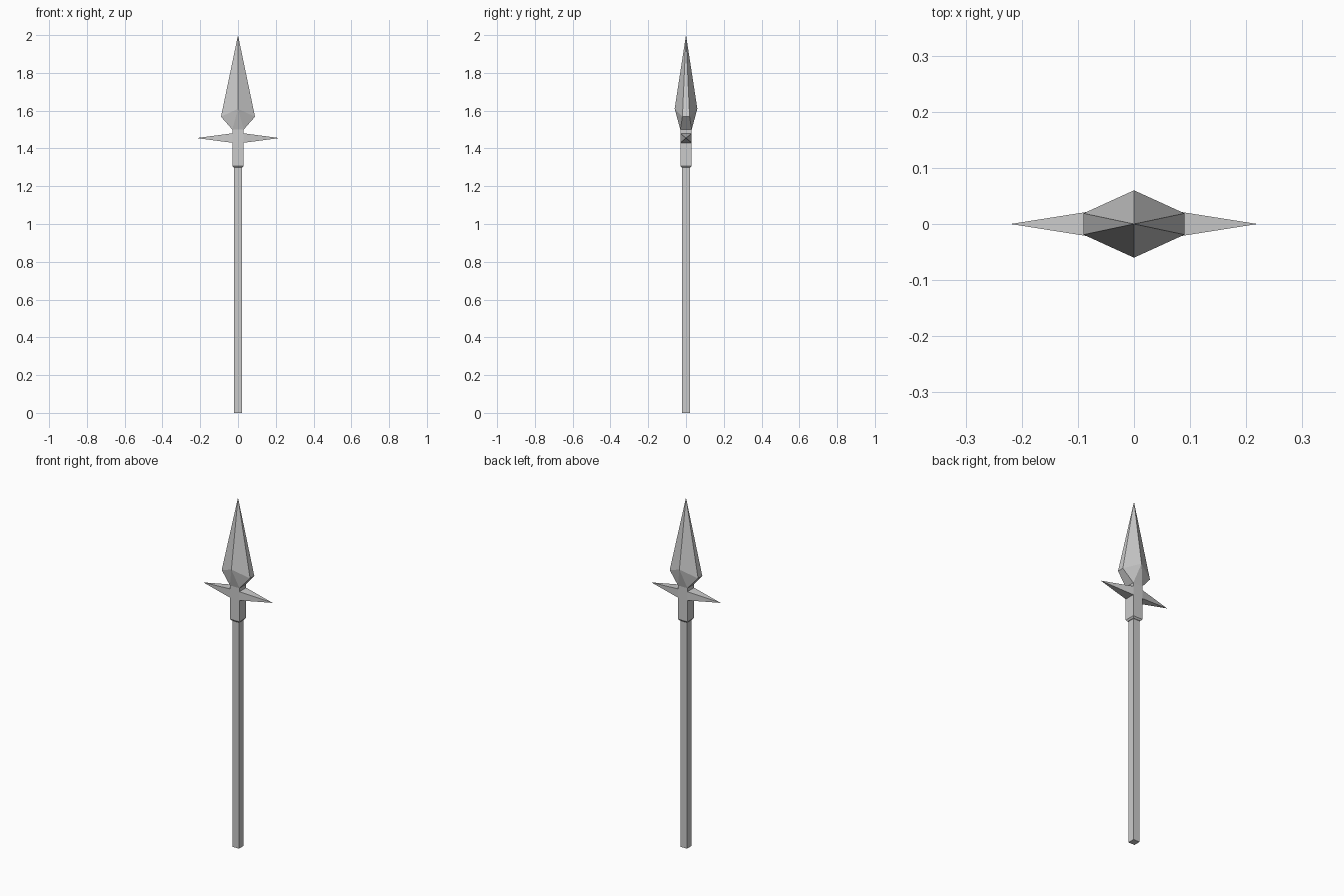
import bpy, bmesh

if "Cube" in bpy.data.objects:
    bpy.data.objects.remove(bpy.data.objects["Cube"])


def hull(name, points):
    """Flat-faced convex part from its corner points."""
    bm = bmesh.new()
    for p in points:
        bm.verts.new(p)
    bmesh.ops.convex_hull(bm, input=bm.verts)
    bmesh.ops.dissolve_limit(bm, angle_limit=0.01, verts=bm.verts, edges=bm.edges)
    bmesh.ops.recalc_face_normals(bm, faces=bm.faces)
    me = bpy.data.meshes.new(name)
    bm.to_mesh(me)
    bm.free()
    ob = bpy.data.objects.new(name, me)
    bpy.context.collection.objects.link(ob)
    return ob


def rect(hx, hy, z):
    return [(sx * hx, sy * hy, z) for sx in (-1, 1) for sy in (-1, 1)]


# square wooden pole
hull("shaft", rect(0.02, 0.02, 0) + rect(0.02, 0.02, 1.3))

# socket with a tapered lower lip
hull("socket", rect(0.023, 0.023, 1.298) + rect(0.03, 0.03, 1.307) + rect(0.03, 0.03, 1.502))

# blade: socket joint, blunt side edges, front and back ridges, tip
hull("blade", rect(0.03, 0.03, 1.5) + rect(0.09, 0.019, 1.568)
     + [(0, -0.06, 1.61), (0, 0.06, 1.61), (0, 0, 2.0)])

# side spikes
for side, label in ((-1, "left"), (1, "right")):
    base = [(side * 0.03, y, z) for y in (-0.03, 0.03) for z in (1.43, 1.48)]
    hull(label + "_spike", base + [(side * 0.22, 0, 1.455)])
